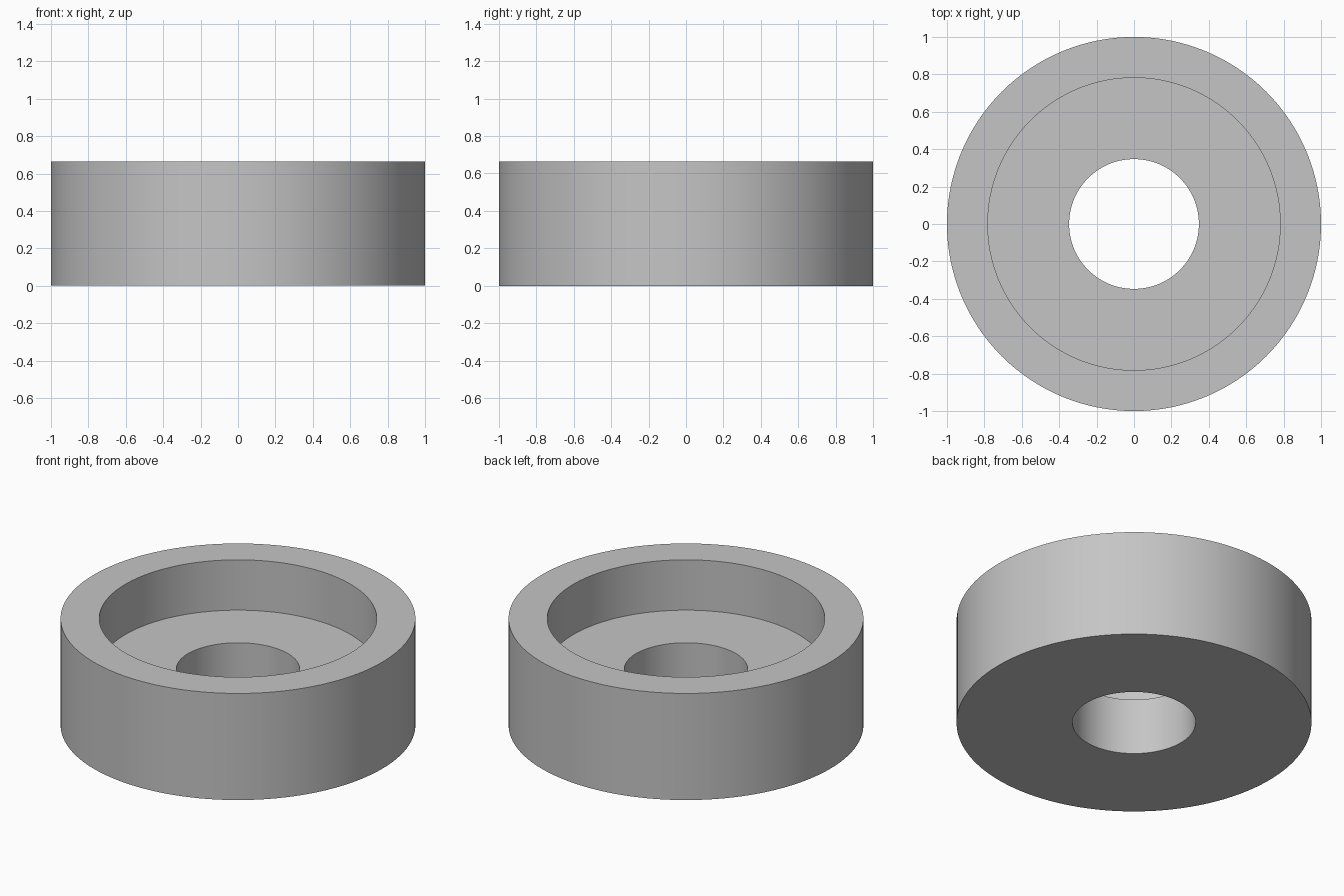
import bpy
import bmesh
from math import radians, tau

cube = bpy.data.objects.get("Cube")
if cube:
    bpy.data.objects.remove(cube, do_unlink=True)

SEGMENTS = 128
OUTER, RECESS, BORE = 1.0, 0.782, 0.347
HEIGHT, FLOOR = 0.663, 0.35

# Plain grey finish
grey = bpy.data.materials.new("plain grey")
grey.use_nodes = True
color = (0.56, 0.56, 0.56, 1)
grey.diffuse_color = color
grey.node_tree.nodes["Principled BSDF"].inputs["Base Color"].default_value = color

# Closed cross-section of the ring: outer wall, rim, recess, floor, bore
profile = [(OUTER, 0), (OUTER, HEIGHT), (RECESS, HEIGHT),
           (RECESS, FLOOR), (BORE, FLOOR), (BORE, 0)]

bm = bmesh.new()
verts = [bm.verts.new((r, 0, z)) for r, z in profile]
edges = [bm.edges.new((v, verts[(i + 1) % len(verts)])) for i, v in enumerate(verts)]
bmesh.ops.spin(bm, geom=verts + edges, cent=(0, 0, 0), axis=(0, 0, 1),
               angle=tau, steps=SEGMENTS, use_merge=True)
bmesh.ops.remove_doubles(bm, verts=bm.verts, dist=0.0001)
bmesh.ops.recalc_face_normals(bm, faces=bm.faces)

# Counterbored ring
mesh = bpy.data.meshes.new("counterbored_ring")
bm.to_mesh(mesh)
bm.free()
mesh.materials.append(grey)
ring = bpy.data.objects.new("counterbored_ring", mesh)
bpy.context.collection.objects.link(ring)

# Smooth round walls with crisp rims
bpy.ops.object.select_all(action='DESELECT')
ring.select_set(True)
bpy.context.view_layer.objects.active = ring
bpy.ops.object.shade_smooth_by_angle(angle=radians(30))
